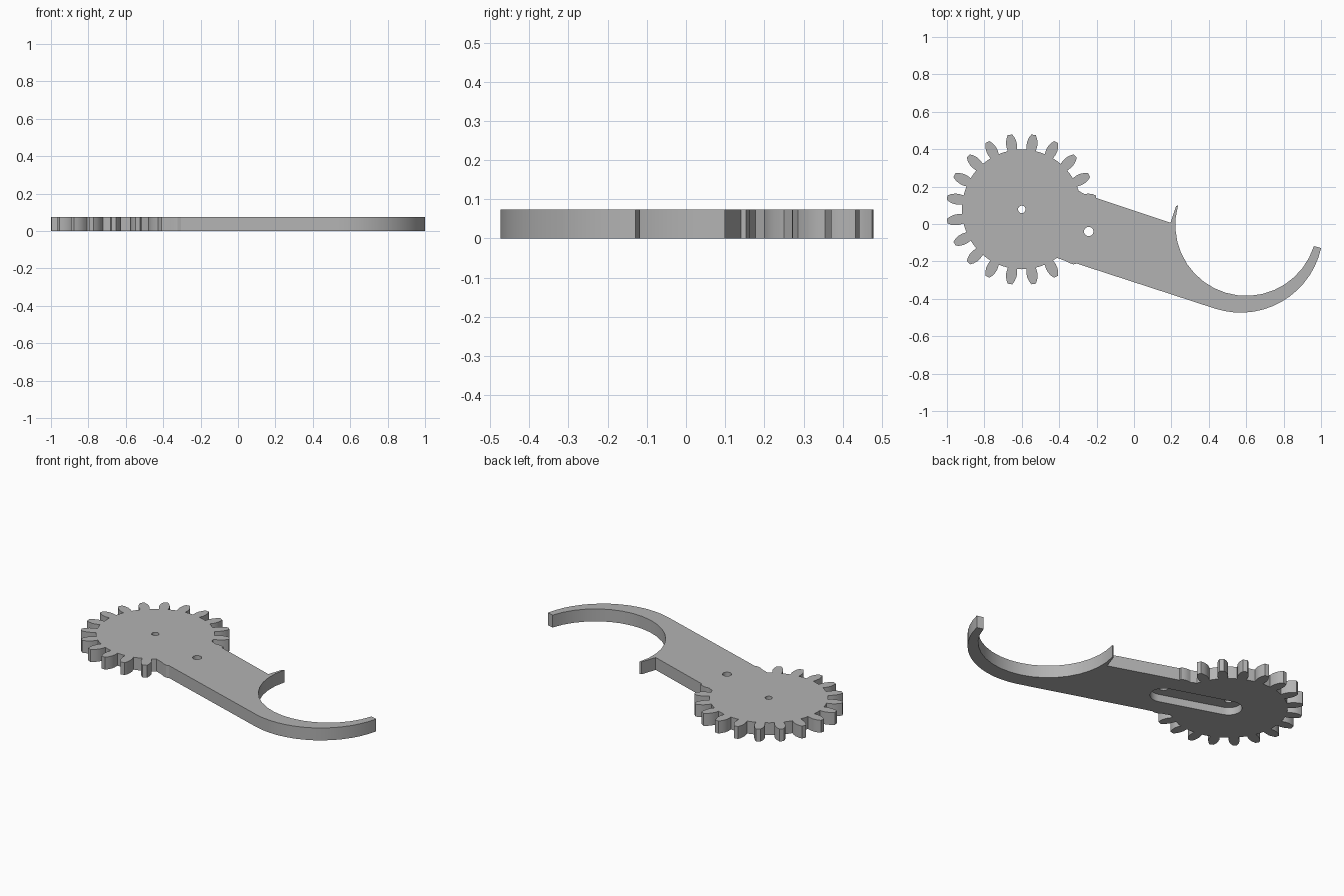
import bpy, bmesh
from math import sin, cos, pi, radians, atan2
from mathutils import Vector

THICK = 0.074
GEAR = Vector((-0.6, 0.078))          # gear centre
PIVOT = Vector((-0.242, -0.04))       # second pin hole
AXIS = (PIVOT - GEAR).normalized()    # arm direction
SIDE = Vector((-AXIS.y, AXIS.x))
HALF = 0.183                          # half the arm width

cube = bpy.data.objects.get("Cube")
if cube:
    bpy.data.objects.remove(cube)

grey = bpy.data.materials.new("plain grey")
grey.use_nodes = True
grey.diffuse_color = (0.45, 0.45, 0.45, 1)
grey.node_tree.nodes["Principled BSDF"].inputs["Base Color"].default_value = grey.diffuse_color


def arc(centre, radius, start, end, steps):
    """Points along an arc, angles in degrees."""
    angles = [radians(start + (end - start) * i / steps) for i in range(steps + 1)]
    return [Vector(centre) + radius * Vector((cos(a), sin(a))) for a in angles]


def prism(name, points, low, high):
    """Extrude a flat outline between two heights."""
    bm = bmesh.new()
    face = bm.faces.new([bm.verts.new((p[0], p[1], low)) for p in points])
    new = bmesh.ops.extrude_face_region(bm, geom=[face])["geom"]
    bmesh.ops.translate(bm, vec=(0, 0, high - low),
                        verts=[v for v in new if isinstance(v, bmesh.types.BMVert)])
    bmesh.ops.recalc_face_normals(bm, faces=bm.faces)
    mesh = bpy.data.meshes.new(name)
    bm.to_mesh(mesh)
    bm.free()
    mesh.materials.append(grey)
    obj = bpy.data.objects.new(name, mesh)
    bpy.context.collection.objects.link(obj)
    return obj


# Gear teeth: (radius, half width) from root to tip, repeated round the wheel
flank = [(0.32, 0.025), (0.345, 0.029), (0.365, 0.028), (0.386, 0.022), (0.404, 0.012)]
gear = []
for k in range(20):
    mid = radians(9 + 18 * k)
    tooth = [(r, -w) for r, w in flank] + [(r, w) for r, w in reversed(flank)]
    for r, w in tooth:
        a = mid + w / r
        gear.append(GEAR + r * Vector((cos(a), sin(a))))
    gear.append(GEAR + 0.32 * Vector((cos(mid + pi / 20), sin(mid + pi / 20))))

# Keep only the gear points that stick out of the arm
gear = [p for p in gear
        if (p - GEAR).dot(AXIS) < 0 or abs((p - GEAR).dot(SIDE)) > HALF]

# Arm edges and the curved hook
arm_top = GEAR + AXIS * 0.357 + SIDE * HALF
arm_bottom = GEAR + AXIS * 0.37 - SIDE * HALF
tangent = math_angle = -90 + atan2(AXIS.y, AXIS.x) * 180 / pi
outer = arc((0.57, -0.033), 0.441, tangent, -12.5, 14)
inner = arc((0.6, -0.005), 0.379, -17.3, -196, 18)
spur = [Vector((0.225, 0.096)), Vector((0.195, 0.007))]

body = prism("gear_arm_with_hook",
             gear + [arm_bottom] + outer + inner + spur + [arm_top], 0, THICK)

# Pin holes and the round-ended slot in the underside
tilt = atan2(AXIS.y, AXIS.x) * 180 / pi
slot = arc(PIVOT, 0.074, tilt - 90, tilt + 90, 12) + arc(GEAR, 0.074, tilt + 90, tilt + 270, 12)
cutters = [
    prism("slot_cutter", slot, -0.05, 0.045),
    prism("gear_hole_cutter", arc(GEAR, 0.02, 0, 345, 23), -0.1, 0.2),
    prism("arm_hole_cutter", arc(PIVOT, 0.025, 0, 345, 23), -0.1, 0.2),
]
bpy.ops.object.select_all(action="DESELECT")
bpy.context.view_layer.objects.active = body
body.select_set(True)
for cutter in cutters:
    cutter.hide_render = True
    mod = body.modifiers.new("cut", "BOOLEAN")
    mod.operation = "DIFFERENCE"
    mod.solver = "EXACT"
    mod.object = cutter
    bpy.ops.object.modifier_apply(modifier=mod.name)
    bpy.data.objects.remove(cutter)

bpy.ops.object.shade_smooth_by_angle(angle=radians(25))
